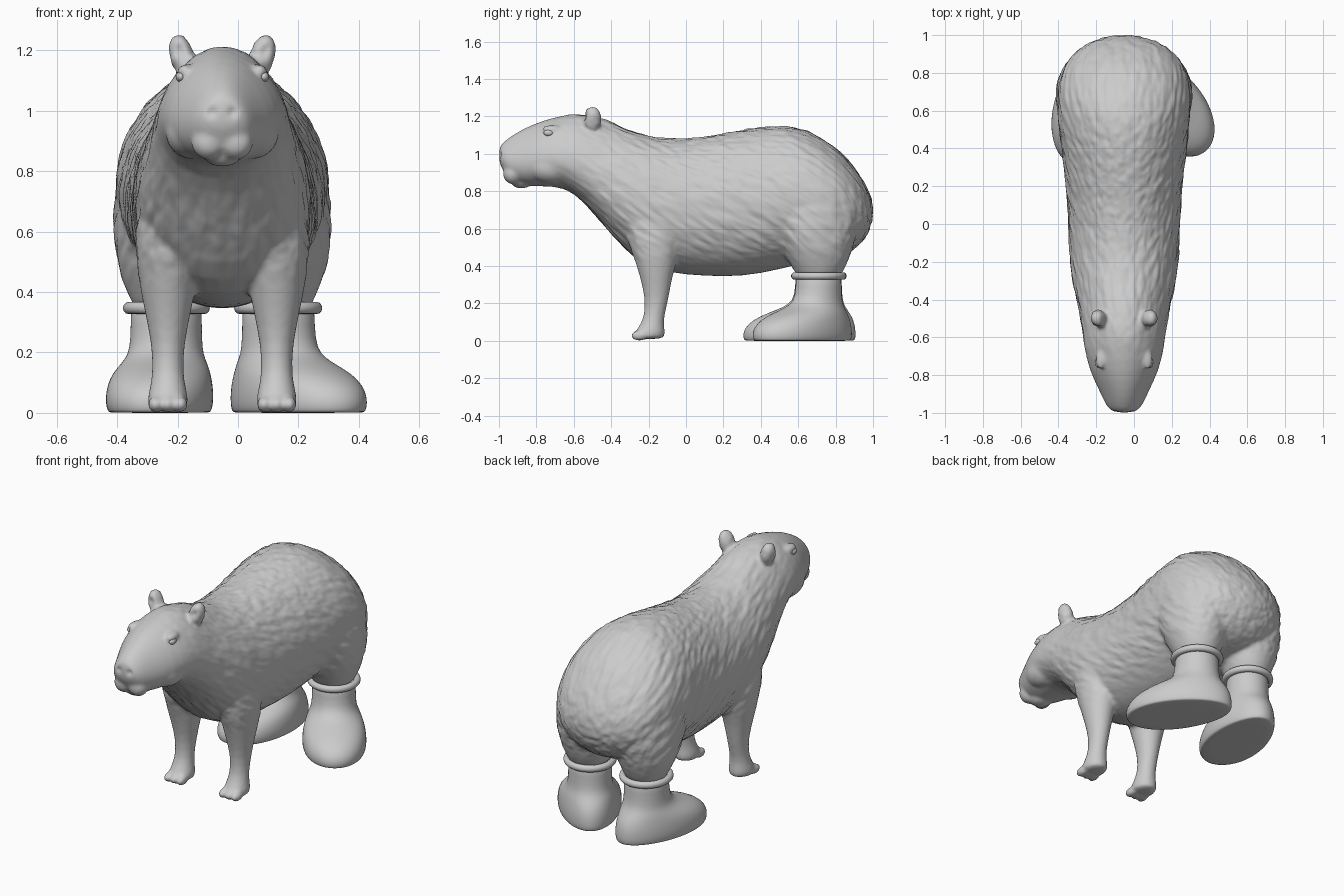
import bpy, bmesh
from math import sin, cos, tau, radians, exp
from mathutils import Vector, Matrix, noise

if "Cube" in bpy.data.objects:
    bpy.data.objects.remove(bpy.data.objects["Cube"])

AXIS = -0.052  # middle of the animal in x

grey = bpy.data.materials.new("soft grey")
grey.use_nodes = True
grey.diffuse_color = (0.6, 0.6, 0.6, 1)
grey.node_tree.nodes["Principled BSDF"].inputs["Base Color"].default_value = (0.6, 0.6, 0.6, 1)


def loft(bm, rings):
    """Skin a list of closed point rings and cap both ends."""
    loops = [[bm.verts.new(p) for p in ring] for ring in rings]
    n = len(loops[0])
    for a, b in zip(loops, loops[1:]):
        for i in range(n):
            j = (i + 1) % n
            bm.faces.new((a[i], a[j], b[j], b[i]))
    bm.faces.new(loops[0][::-1])
    bm.faces.new(loops[-1])


def flat_ring(x, y, z, rx, ry, n=24, flare=0):
    """Horizontal ring, optionally wider toward the front."""
    return [(x + rx * cos(tau * i / n) * (1 - flare * sin(tau * i / n)),
             y + ry * sin(tau * i / n), z) for i in range(n)]


def blob(bm, centre, radii, tilt=0):
    m = Matrix.Translation(centre) @ Matrix.Rotation(tilt, 4, 'Y') @ Matrix.Diagonal((*radii, 1))
    bmesh.ops.create_uvsphere(bm, u_segments=20, v_segments=12, radius=1, matrix=m)


def make_object(name, bm, levels=0):
    bmesh.ops.recalc_face_normals(bm, faces=bm.faces)
    mesh = bpy.data.meshes.new(name)
    bm.to_mesh(mesh)
    bm.free()
    mesh.materials.append(grey)
    ob = bpy.data.objects.new(name, mesh)
    bpy.context.collection.objects.link(ob)
    if levels:
        ob.modifiers.new("Rounding", 'SUBSURF').levels = levels
        ob.modifiers["Rounding"].render_levels = levels
    mesh.shade_smooth()
    return ob


# Trunk, neck and head: y, top, bottom, half width
TRUNK = [
    (-1, 1.03, .96, .04), (-.985, 1.055, .92, .075), (-.95, 1.085, .865, .1),
    (-.88, 1.13, .83, .13), (-.78, 1.175, .825, .18), (-.65, 1.21, .825, .21),
    (-.54, 1.22, .74, .22), (-.4, 1.175, .57, .25), (-.27, 1.11, .42, .285),
    (-.1, 1.075, .36, .295), (.1, 1.09, .345, .3), (.3, 1.13, .34, .32),
    (.5, 1.16, .38, .345), (.65, 1.135, .42, .36), (.8, 1.04, .44, .34),
    (.9, .935, .48, .28), (.97, .82, .56, .18), (1, .74, .64, .06)]
body = bmesh.new()
rings = []
for y, top, low, half in TRUNK:
    taper = .2 if y < -.35 else .04
    rings.append([(half * cos(tau * i / 32) * (1 - taper * sin(tau * i / 32)), y,
                   (top + low) / 2 + (top - low) / 2 * sin(tau * i / 32)) for i in range(32)])
loft(body, rings)

# Legs: z, y, half width, half depth
FRONT_LEG = [(.008, -.195, .06, .075), (.035, -.195, .07, .085), (.075, -.185, .062, .068),
             (.13, -.17, .05, .052), (.23, -.155, .054, .064), (.34, -.16, .078, .085),
             (.45, -.16, .1, .12), (.6, -.17, .115, .17), (.8, -.17, .08, .15)]
BACK_LEG = [(.32, .71, .1, .11), (.4, .71, .13, .145), (.48, .7, .165, .19),
            (.62, .68, .182, .25), (.76, .66, .17, .26), (.92, .64, .1, .18)]
for s in (-1, 1):
    for offset, leg in ((.18, FRONT_LEG), (.185, BACK_LEG)):
        loft(body, [flat_ring(s * offset, y, z, rx, ry) for z, y, rx, ry in leg])
    for toe in (-.042, 0, .042):
        blob(body, (s * .18 + toe, -.25, .028), (.024, .045, .028))
    # Face: ears, brows, upper lips and cheeks
    blob(body, (s * .135, -.5, 1.185), (.042, .05, .07), s * .2)
    blob(body, (s * .128, -.72, 1.135), (.026, .05, .016), s * .6)
    blob(body, (s * .045, -.925, .895), (.058, .055, .058))
    blob(body, (s * .1, -.72, .93), (.09, .13, .09))
blob(body, (0, -.97, .998), (.058, .03, .036))
blob(body, (0, -.88, .845), (.06, .055, .03))

# Fuse the parts into one skin
capybara = make_object("furry_body", body, 1)
fuse = capybara.modifiers.new("Fuse", 'REMESH')
fuse.mode = 'VOXEL'
fuse.voxel_size = .011
relax = capybara.modifiers.new("Relax", 'SMOOTH')
relax.factor = .5
relax.iterations = 4
graph = bpy.context.evaluated_depsgraph_get()
skin = bpy.data.meshes.new_from_object(capybara.evaluated_get(graph))
capybara.modifiers.clear()
capybara.data = skin

# Combed fur relief, plus hollows for nostrils and ears
comb = Vector((0, .82, -.57))
HOLLOWS = [(Vector((.036, -1, .995)), .014, .014), (Vector((.145, -.56, 1.2)), .024, .022)]
moves = []
for v in skin.vertices:
    p = v.co
    along = p.dot(comb)
    across = p - comb * along
    fur = noise.noise(across * 30 + comb * along * 7) + .5 * noise.noise(across * 60 + comb * along * 12)
    cover = min(1, max(0, (p.y + .75) * 3)) * min(1, max(0, (p.z - .38) * 6))
    push = .006 * fur * cover
    for centre, radius, depth in HOLLOWS:
        gap = (Vector((abs(p.x), p.y, p.z)) - centre).length
        push -= depth * exp(-(gap / radius) ** 2)
    moves.append(p + v.normal * push)
for v, p in zip(skin.vertices, moves):
    v.co = p + Vector((AXIS, 0, 0))
skin.shade_smooth()

# Eyes
for side, s in (("right", -1), ("left", 1)):
    bm = bmesh.new()
    blob(bm, (AXIS + s * .138, -.735, 1.112), (.016, .026, .017))
    make_object(side + "_eye", bm)

# Boots: z, front, back, half width around the shaft centre
BOOT = [(0, -.4, .19, .16), (.003, -.402, .192, .162), (.015, -.41, .2, .17),
        (.05, -.41, .2, .174), (.09, -.385, .195, .17), (.13, -.325, .18, .16),
        (.165, -.23, .155, .14), (.195, -.16, .135, .124), (.24, -.13, .125, .118),
        (.34, -.125, .123, .118), (.35, -.12, .118, .112)]
for side, s, turn in (("right", -1, -10), ("left", 1, 36)):
    place = Matrix.Translation((AXIS + s * .185, .71, 0)) @ Matrix.Rotation(radians(turn), 4, 'Z')
    bm = bmesh.new()
    loft(bm, [flat_ring(0, (f + b) / 2, z, w, (b - f) / 2, 32, .1 if z < .15 else 0)
              for z, f, b, w in BOOT])
    boot = make_object(side + "_boot", bm, 1)
    boot.matrix_world = place

    # Rolled cuff
    bm = bmesh.new()
    n, m = 48, 12
    grid = [[bm.verts.new(((.125 + .019 * cos(tau * j / m)) * cos(tau * i / n),
                           (.13 + .019 * cos(tau * j / m)) * sin(tau * i / n),
                           .347 + .02 * sin(tau * j / m))) for j in range(m)] for i in range(n)]
    for i in range(n):
        for j in range(m):
            a, b = grid[i], grid[(i + 1) % n]
            bm.faces.new((a[j], b[j], b[(j + 1) % m], a[(j + 1) % m]))
    cuff = make_object(side + "_boot_cuff", bm)
    cuff.matrix_world = place
